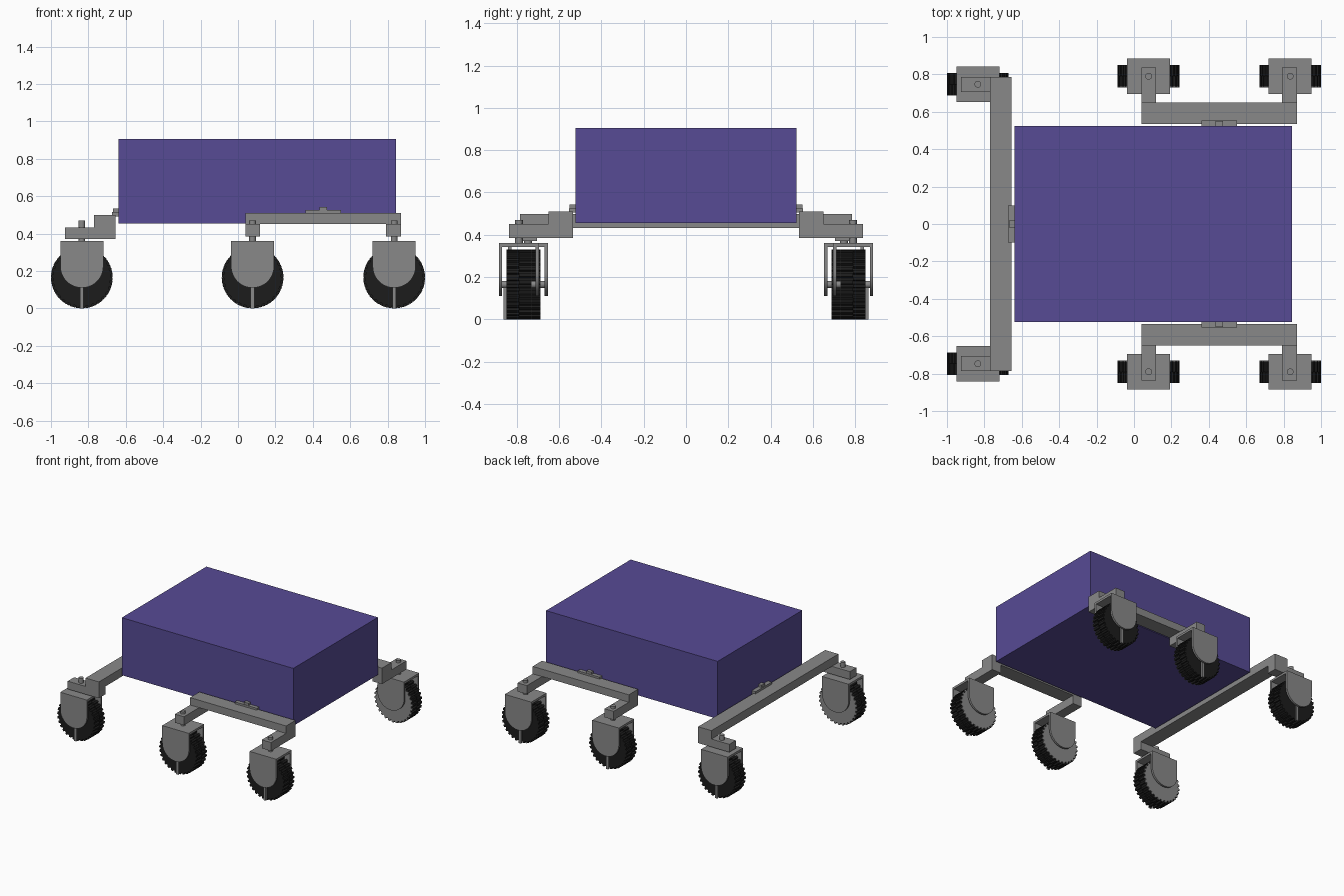
import bpy, bmesh, math
from mathutils import Matrix

cube = bpy.data.objects.get("Cube")
if cube:
    bpy.data.objects.remove(cube, do_unlink=True)


def material(name, rgb):
    m = bpy.data.materials.new(name)
    m.diffuse_color = (*rgb, 1)
    m.use_nodes = True
    bsdf = next(n for n in m.node_tree.nodes if n.type == 'BSDF_PRINCIPLED')
    bsdf.inputs["Base Color"].default_value = (*rgb, 1)
    return m


PURPLE = material("body purple", (0.095, 0.070, 0.30))
GREY = material("metal grey", (0.25, 0.25, 0.25))
BLACK = material("tyre black", (0.012, 0.012, 0.012))


def finish(name, bm, mat, smooth=False):
    bmesh.ops.recalc_face_normals(bm, faces=bm.faces[:])
    me = bpy.data.meshes.new(name)
    bm.to_mesh(me)
    bm.free()
    me.materials.append(mat)
    ob = bpy.data.objects.new(name, me)
    bpy.context.collection.objects.link(ob)
    if smooth:
        bpy.ops.object.select_all(action='DESELECT')
        ob.select_set(True)
        bpy.context.view_layer.objects.active = ob
        bpy.ops.object.shade_smooth_by_angle(angle=math.radians(35))
    return ob


def prism(name, outline, y0, y1, mat, smooth=False):
    """Extrude an (x, z) outline from y0 to y1."""
    bm = bmesh.new()
    face = bm.faces.new([bm.verts.new((x, y0, z)) for x, z in outline])
    ext = bmesh.ops.extrude_face_region(bm, geom=[face])
    for v in ext["geom"]:
        if isinstance(v, bmesh.types.BMVert):
            v.co.y = y1
    return finish(name, bm, mat, smooth)


def box(name, x0, x1, y0, y1, z0, z1, mat=GREY):
    return prism(name, [(x0, z0), (x1, z0), (x1, z1), (x0, z1)], y0, y1, mat)


def rod(name, centre, radius, length, axis='Z'):
    bm = bmesh.new()
    turn = Matrix.Rotation(math.pi / 2, 4, 'X') if axis == 'Y' else Matrix()
    bmesh.ops.create_cone(bm, cap_ends=True, segments=20, radius1=radius, radius2=radius,
                          depth=length, matrix=Matrix.Translation(centre) @ turn)
    return finish(name, bm, GREY, True)


def gear(cx, cz, shift=0.0, teeth=30, r=0.165, root=0.153):
    """Outline of a treaded wheel with square lugs."""
    pts = []
    for i in range(teeth):
        for frac, rad in ((0.0, root), (0.08, r), (0.52, r), (0.60, root)):
            a = 2 * math.pi * (i + frac + shift) / teeth
            pts.append((cx + rad * math.cos(a), cz + rad * math.sin(a)))
    return pts


def wheel_unit(label, x, y):
    s = 1 if y > 0 else -1          # direction pointing outward
    z, half = 0.165, 0.06
    # tyre in two staggered halves, with a grey disc on the inner side
    prism(label + "_tyre_outer", gear(x, z, 0.5), y, y + s * half, BLACK)
    prism(label + "_tyre_inner", gear(x, z), y - s * (half - 0.004), y, BLACK)
    prism(label + "_wheel_disc", gear(x, z), y - s * half, y - s * (half - 0.004), GREY)
    # narrow spoke on the outer face
    box(label + "_spoke", x - 0.01, x + 0.01, y + s * half, y + s * 0.074, 0.0, z + 0.01)
    rod(label + "_axle", (x, y, z), 0.017, 0.17, 'Y')
    # fork: two round-bottomed cheeks and a crown
    r = 0.115
    cheek = [(x - r, 0.36)] + [(x + r * math.cos(a), 0.225 + r * math.sin(a))
                               for a in (math.pi * (1 + i / 24) for i in range(25))] + [(x + r, 0.36)]
    for side, e in (("outer", 1), ("inner", -1)):
        prism(f"{label}_fork_{side}", cheek, y + s * e * 0.079, y + s * e * 0.094, GREY, True)
    box(label + "_fork_crown", x - r, x + r, y - 0.08, y + 0.08, 0.343, 0.36)
    rod(label + "_swivel_pin", (x, y, 0.41), 0.018, 0.12)


# Main body
box("body", -0.64, 0.845, -0.523, 0.523, 0.455, 0.905, PURPLE)

for side, s in (("left", 1), ("right", -1)):
    # Side rocker beam with its two arms
    box(side + "_side_beam", 0.04, 0.872, s * 0.535, s * 0.65, 0.452, 0.51)
    for end, x0, x1, cx in (("middle", 0.04, 0.118, 0.078), ("front", 0.792, 0.872, 0.835)):
        box(f"{side}_{end}_arm", x0, x1, s * 0.535, s * 0.837, 0.385, 0.452)
        wheel_unit(f"{side}_{end}", cx, s * 0.79)
    # Side hinge: leaf, knuckle and mount against the body
    box(side + "_hinge_leaf", 0.36, 0.55, s * 0.52, s * 0.553, 0.505, 0.525)
    box(side + "_hinge_knuckle", 0.435, 0.475, s * 0.52, s * 0.55, 0.525, 0.543)
    # Rear arm beneath the end of the rear beam
    box(side + "_rear_arm", -0.925, -0.655, s * 0.705, s * 0.785, 0.37, 0.432)
    wheel_unit(side + "_rear", -0.835, s * 0.747)

# Rear cross beam and its hinge
box("rear_beam", -0.77, -0.655, -0.785, 0.785, 0.432, 0.498)
box("rear_hinge_leaf", -0.673, -0.638, -0.1, 0.1, 0.49, 0.515)
box("rear_hinge_knuckle", -0.668, -0.638, -0.02, 0.02, 0.515, 0.533)
